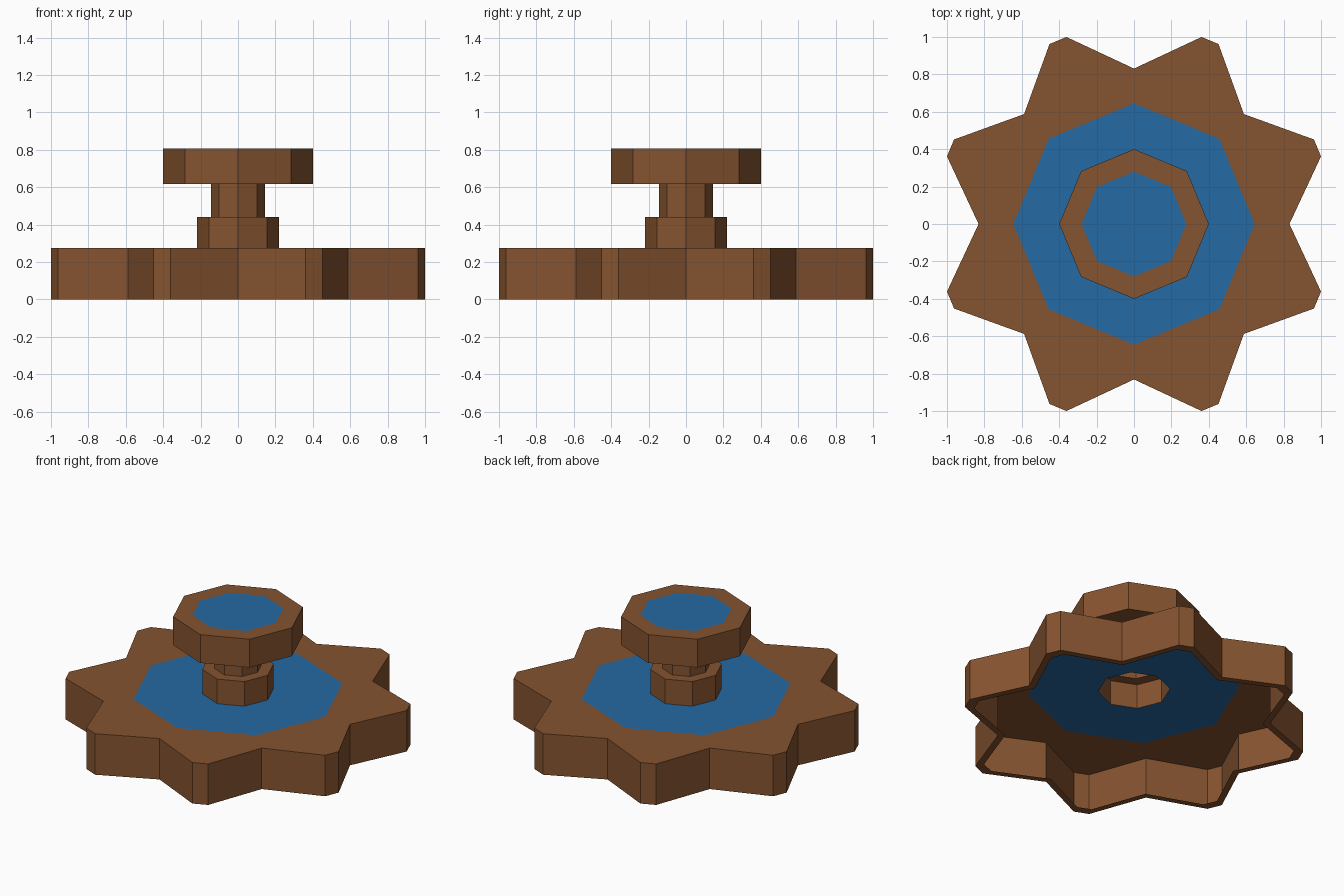
import bpy
import bmesh
from math import cos, sin, radians

if "Cube" in bpy.data.objects:
    bpy.data.objects.remove(bpy.data.objects["Cube"])


def make_material(name, rgb):
    m = bpy.data.materials.new(name)
    m.diffuse_color = (*rgb, 1.0)
    m.use_nodes = True
    m.node_tree.nodes["Principled BSDF"].inputs["Base Color"].default_value = m.diffuse_color
    return m


BROWN = make_material("brown stone", (0.235, 0.087, 0.029))
BLUE = make_material("blue water", (0.018, 0.142, 0.370))

SPREAD = 2.65  # half angle of each blunt star tip


def octagon(r, z):
    return [(r * cos(radians(45 * k)), r * sin(radians(45 * k)), z) for k in range(8)]


def star(tip, notch, z):
    pts = []
    for k in range(8):
        for a, r in ((0, notch), (22.5 - SPREAD, tip), (22.5 + SPREAD, tip)):
            t = radians(45 * k + a)
            pts.append((r * cos(t), r * sin(t), z))
    return pts


def star_octagon(r, z):
    # octagon with the same point count as the star, for clean bridging
    edge = r * cos(radians(22.5)) / cos(radians(SPREAD))
    return star(edge, r, z)


def loft(name, rings, mats, cap=None):
    """Skin consecutive rings; mats gives a material index per band."""
    bm = bmesh.new()
    loops = [[bm.verts.new(p) for p in ring] for ring in rings]
    for lo, hi, mi in zip(loops, loops[1:], mats):
        n = len(lo)
        for i in range(n):
            j = (i + 1) % n
            bm.faces.new((lo[i], lo[j], hi[j], hi[i])).material_index = mi
    if cap is not None:
        bm.faces.new(loops[-1]).material_index = cap
    me = bpy.data.meshes.new(name)
    bm.to_mesh(me)
    bm.free()
    me.materials.append(BROWN)
    me.materials.append(BLUE)
    ob = bpy.data.objects.new(name, me)
    bpy.context.collection.objects.link(ob)
    return ob


# star basin: bottom rim, outer wall, brown border, pool of water; open below
TIP, NOTCH, H = 1.063, 0.831, 0.275
S = 0.945
loft("star_basin",
     [star(TIP * S, NOTCH * S, 0), star(TIP, NOTCH, 0), star(TIP, NOTCH, H),
      star_octagon(0.645, H), star_octagon(0.22, H)],
     [0, 0, 0, 1])

# stepped hollow column
loft("column",
     [octagon(0.22, H), octagon(0.22, 0.44), octagon(0.145, 0.44), octagon(0.145, 0.617)],
     [0, 0, 0])

# upper bowl: underside, wall, rim and water
loft("upper_bowl",
     [octagon(0.145, 0.617), octagon(0.40, 0.617), octagon(0.40, 0.807), octagon(0.28, 0.807)],
     [0, 0, 0], cap=1)
